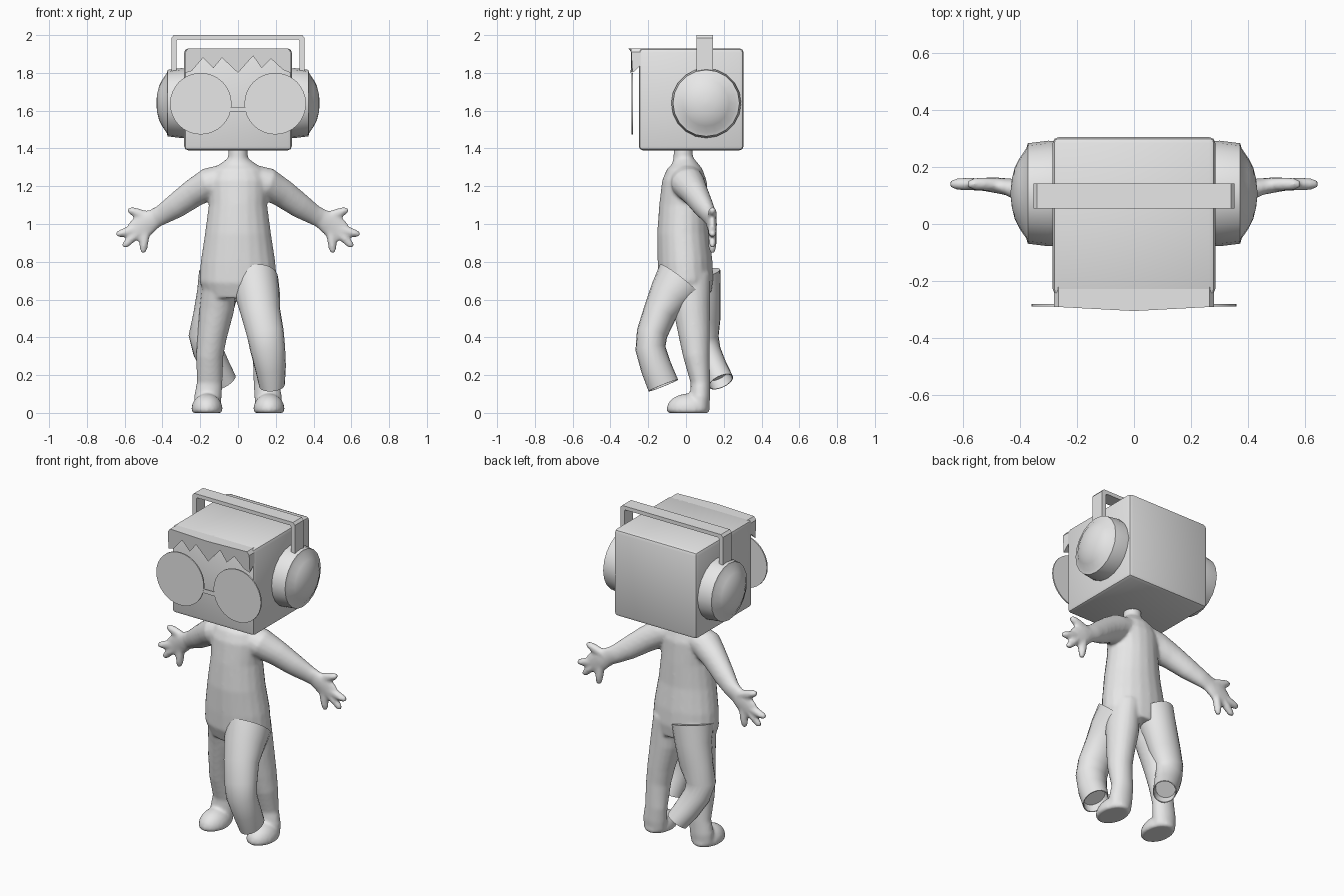
import bpy, bmesh, math
from mathutils import Vector

if "Cube" in bpy.data.objects:
    bpy.data.objects.remove(bpy.data.objects["Cube"])

grey = bpy.data.materials.new("plain_grey")
grey.diffuse_color = (0.8, 0.8, 0.8, 1)
grey.use_nodes = True
grey.node_tree.nodes["Principled BSDF"].inputs["Base Color"].default_value = grey.diffuse_color


def finish(name, bm, angle=35):
    bmesh.ops.recalc_face_normals(bm, faces=bm.faces)
    me = bpy.data.meshes.new(name)
    bm.to_mesh(me)
    bm.free()
    ob = bpy.data.objects.new(name, me)
    bpy.context.collection.objects.link(ob)
    me.materials.append(grey)
    bpy.ops.object.select_all(action='DESELECT')
    ob.select_set(True)
    bpy.context.view_layer.objects.active = ob
    bpy.ops.object.shade_smooth_by_angle(angle=math.radians(angle))
    return ob


def loft(bm, rings, ref=(1, 0, 0), n=20, inset=0):
    """Closed tube through (centre, radius along ref, other radius)."""
    pts = [Vector(r[0]) for r in rings]
    loops = []
    for i, (c, ra, rb) in enumerate(rings):
        t = (pts[min(i + 1, len(pts) - 1)] - pts[max(i - 1, 0)]).normalized()
        u = Vector(ref)
        u = (u - t * u.dot(t)).normalized()
        v = t.cross(u)

        def ring(k, shift):
            return [bm.verts.new(pts[i] + t * shift
                                 + u * ra * k * math.cos(2 * math.pi * j / n)
                                 + v * rb * k * math.sin(2 * math.pi * j / n)) for j in range(n)]
        loops.append(ring(1, 0))
        if inset and i == len(rings) - 1:      # recessed end, like an open hem
            loops.append(ring(0.93, 0))
            loops.append(ring(0.85, -inset))
    for a, b in zip(loops, loops[1:]):
        for j in range(n):
            k = (j + 1) % n
            bm.faces.new((a[j], a[k], b[k], b[j]))
    bm.faces.new(loops[0])
    bm.faces.new(loops[-1])


def prism(name, front, back, angle=35):
    bm = bmesh.new()
    f = [bm.verts.new(p) for p in front]
    b = [bm.verts.new(p) for p in back]
    bm.faces.new(f)
    bm.faces.new(b)
    for j in range(len(f)):
        k = (j + 1) % len(f)
        bm.faces.new((f[j], f[k], b[k], b[j]))
    return finish(name, bm, angle)


# Body: torso, arms, hands, legs and feet fused into one smooth skin
bm = bmesh.new()
loft(bm, [((0, -.015, 1.41), .05, .05), ((0, -.015, 1.35), .052, .052),
          ((0, -.01, 1.325), .085, .065), ((0, -.008, 1.29), .135, .095),
          ((0, -.008, 1.23), .16, .118), ((0, -.012, 1.1), .155, .13),
          ((0, -.015, .95), .175, .138), ((0, -.005, .8), .198, .145),
          ((0, 0, .7), .205, .145), ((0, .01, .62), .18, .125)])
for s in (-1, 1):
    loft(bm, [((s * .06, .0, 1.245), .085, .075), ((s * .15, .01, 1.215), .09, .085),
              ((s * .24, .05, 1.16), .07, .075), ((s * .33, .09, 1.095), .055, .066),
              ((s * .40, .12, 1.05), .04, .054), ((s * .44, .13, 1.03), .03, .052),
              ((s * .49, .137, 1.0), .027, .066), ((s * .535, .14, .965), .022, .062),
              ((s * .56, .14, .945), .014, .05)], ref=(0, 1, 0), n=16)
    # thumb and three fingers: base x, z and tip x, z
    for bx, bz, tx, tz, r in ((.47, 1.035, .585, 1.078, .024), (.53, .975, .648, .943, .023),
                              (.52, .965, .61, .877, .022), (.49, .97, .503, .845, .023)):
        mid = ((bx + tx) / 2, (bz + tz) / 2)
        loft(bm, [((s * bx, .138, bz), r, r * 1.2), ((s * mid[0], .14, mid[1]), r, r * 1.1),
                  ((s * (tx * .85 + bx * .15), .14, tz * .85 + bz * .15), r * .85, r * .9),
                  ((s * tx, .14, tz), r * .4, r * .4)], ref=(0, 1, 0), n=10)
    loft(bm, [((s * .095, .01, .72), .09, .12), ((s * .112, .03, .55), .092, .098),
              ((s * .138, .045, .4), .078, .082), ((s * .15, .055, .3), .072, .07),
              ((s * .15, .077, .16), .068, .052), ((s * .16, .074, .08), .073, .054),
              ((s * .163, .07, .02), .07, .052)])
    foot = bmesh.ops.create_uvsphere(bm, u_segments=20, v_segments=14, radius=1)["verts"]
    for v in foot:
        v.co = Vector((s * .164 + v.co.x * .083, .012 + v.co.y * .115,
                       max(0.0, .02 + v.co.z * .082)))
body = finish("body", bm, 60)
rm = body.modifiers.new("fuse", 'REMESH')
rm.mode = 'VOXEL'
rm.voxel_size = .01
rm.use_smooth_shade = True
sm = body.modifiers.new("relax", 'SMOOTH')
sm.factor = .5
sm.iterations = 5

# Trouser legs, one striding forward and one bent behind
bm = bmesh.new()
loft(bm, [((.09, -.025, .695), .125, .145), ((.105, -.085, .62), .118, .115),
          ((.12, -.138, .53), .105, .09), ((.145, -.18, .42), .098, .082),
          ((.157, -.188, .34), .093, .08), ((.172, -.158, .24), .082, .082),
          ((.18, -.12, .145), .068, .084)], inset=.05)
finish("forward_trouser_leg", bm, 50)
bm = bmesh.new()
loft(bm, [((-.09, .06, .73), .118, .125), ((-.11, .085, .63), .108, .1),
          ((-.14, .098, .5), .1, .085), ((-.172, .098, .4), .09, .075),
          ((-.158, .115, .325), .08, .07), ((-.115, .15, .24), .075, .068),
          ((-.07, .185, .165), .066, .07)], inset=.05)
finish("rear_trouser_leg", bm, 50)

# Boxy head
bm = bmesh.new()
bmesh.ops.create_cube(bm, size=1)
for v in bm.verts:
    v.co = Vector((v.co.x * .57, .0275 + v.co.y * .555, 1.66 + v.co.z * .54))
bmesh.ops.bevel(bm, geom=bm.edges[:], offset=.022, segments=2, profile=.5, affect='EDGES')
finish("head", bm, 40)

# Overhanging zigzag fringe
zig = [(-.28, 1.80), (-.245, 1.81), (-.185, 1.88), (-.13, 1.825), (-.085, 1.88), (0, 1.80),
       (.08, 1.89), (.125, 1.825), (.175, 1.875), (.24, 1.815), (.28, 1.80)]
top = [(.28, 1.91), (.265, 1.93), (0, 1.93), (-.265, 1.93), (-.28, 1.91)]
front = [(x, -.283 - .01 * (1 - abs(x) / .28), z) for x, z in zig]
front += [(x, -.29 - .015 * (1 - abs(x) / .28), z) for x, z in top]
back = [(x, -.235, min(z + .045, 1.9)) for x, z in zig] + [(x, -.22, z) for x, z in top]
prism("fringe", front, back, 25)

# Round glasses
for s, side in ((-1, "left"), (1, "right")):
    circ = [(s * .197 + .163 * math.cos(a * math.pi / 16), 1.637 + .163 * math.sin(a * math.pi / 16))
            for a in range(32)]
    prism(side + "_lens", [(x, -.289, z) for x, z in circ], [(x, -.281, z) for x, z in circ])
bar = [(-.045, 1.592), (.045, 1.592), (.045, 1.618), (-.045, 1.618)]
prism("glasses_bridge", [(x, -.288, z) for x, z in bar], [(x, -.282, z) for x, z in bar])

# Headphones: ear cups turned about the sideways axis, and a square band
cup = [(.265, .16), (.275, .183), (.30, .185), (.372, .176), (.378, .157),
       (.402, .122), (.418, .09), (.428, .05), (.432, .012)]
for s, side in ((-1, "left"), (1, "right")):
    bm = bmesh.new()
    loft(bm, [((s * x, .107, 1.64), r, r) for x, r in cup], ref=(0, 0, 1), n=20)
    finish(side + "_ear_cup", bm, 40)
half = [(.325, 1.76), (.353, 1.76), (.353, 1.985), (.34, 2.0)]
inner = [(.325, 1.97), (.318, 1.977)]
outline = half + [(-x, z) for x, z in half[::-1]]
outline += [(-x, z) for x, z in inner] + [(x, z) for x, z in inner[::-1]]
prism("headband", [(x, .055, z) for x, z in outline], [(x, .142, z) for x, z in outline])
